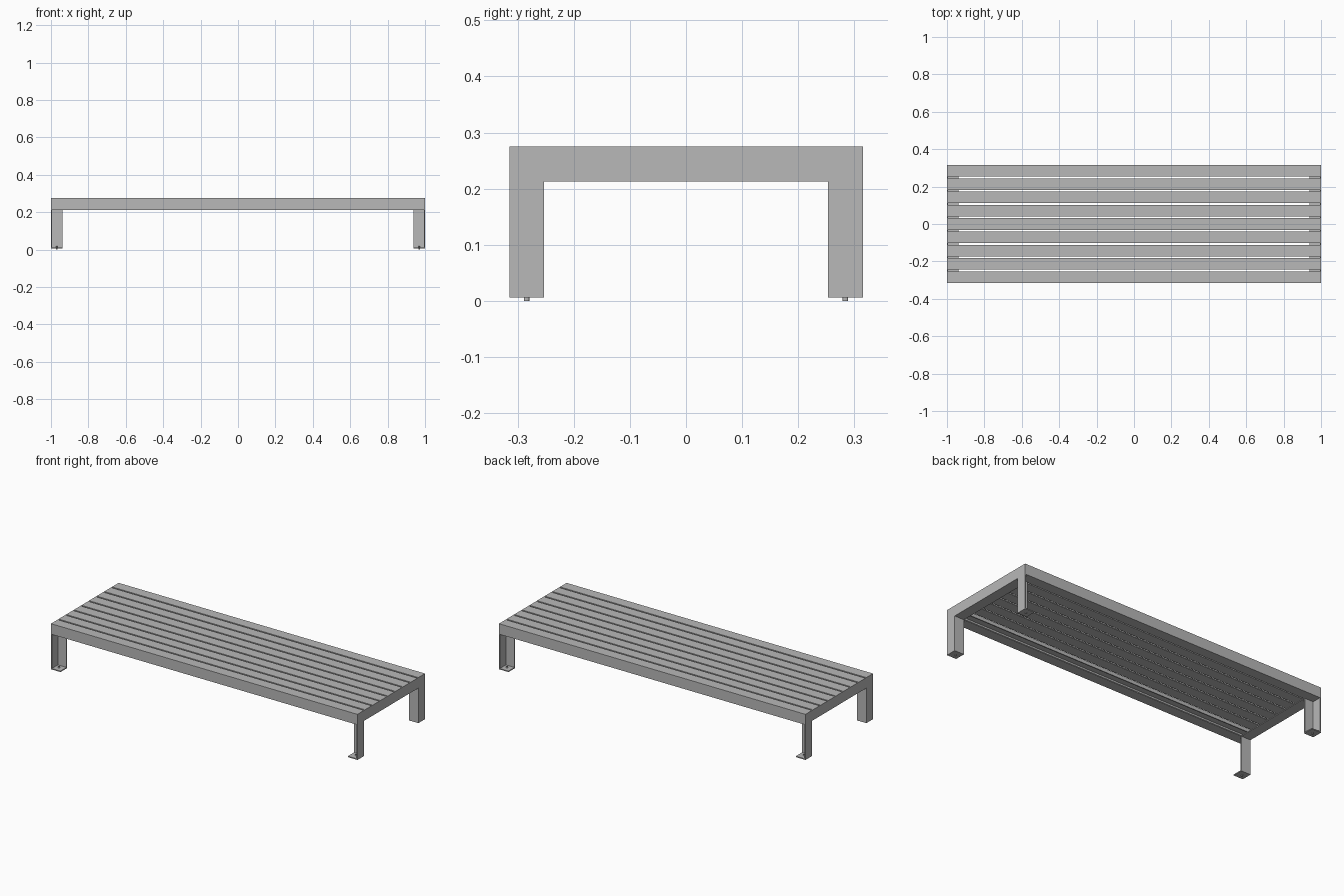
import bpy
import bmesh
from mathutils import Vector

old = bpy.data.objects.get("Cube")
if old:
    bpy.data.objects.remove(old, do_unlink=True)

steel = bpy.data.materials.new("grey steel")
steel.use_nodes = True
GREY = (0.48, 0.48, 0.48, 1)
steel.diffuse_color = GREY
steel.node_tree.nodes["Principled BSDF"].inputs["Base Color"].default_value = GREY

# Shared dimensions
END, SIDE, TOP = 1.0, 0.315, 0.275
T = 0.006              # sheet thickness
W = 0.062              # width of legs, rails and slats
IN = SIDE - W          # inner edge of legs and edge rails
LOW = TOP - W          # underside of the frame
FOOT = 0.006           # underside of the feet
PITCH = (2 * SIDE - W) / 8


def finish(name, bm):
    bmesh.ops.recalc_face_normals(bm, faces=bm.faces)
    mesh = bpy.data.meshes.new(name)
    bm.to_mesh(mesh)
    bm.free()
    mesh.materials.append(steel)
    obj = bpy.data.objects.new(name, mesh)
    bpy.context.collection.objects.link(obj)
    return obj


def prism(name, profile, x0, x1):
    """Extrude a (y, z) outline along x."""
    bm = bmesh.new()
    face = bm.faces.new([bm.verts.new((x0, y, z)) for y, z in profile])
    out = bmesh.ops.extrude_face_region(bm, geom=[face])
    verts = [v for v in out["geom"] if isinstance(v, bmesh.types.BMVert)]
    bmesh.ops.translate(bm, verts=verts, vec=Vector((x1 - x0, 0, 0)))
    return finish(name, bm)


def box(name, x, y, z):
    return prism(name, [(y[0], z[0]), (y[1], z[0]), (y[1], z[1]), (y[0], z[1])], *x)


def bolt(name, x, y):
    bm = bmesh.new()
    bmesh.ops.create_cone(bm, cap_ends=True, segments=12, radius1=0.005,
                          radius2=0.005, depth=0.02)
    bmesh.ops.translate(bm, verts=bm.verts, vec=Vector((x, y, 0.01)))
    return finish(name, bm)


# End frames: upright plate with a flange folded inward along its inner edge
arch = [(-SIDE, FOOT), (-IN, FOOT), (-IN, LOW), (IN, LOW),
        (IN, FOOT), (SIDE, FOOT), (SIDE, TOP), (-SIDE, TOP)]
for s, side in ((1, "left"), (-1, "right")):
    outer, inner, fold = s * END, s * (END - T), s * (END - W)
    prism(side + "_end_plate", arch, inner, outer)
    box(side + "_end_flange", (fold, inner), (-IN, IN), (LOW, LOW + T))
    for f, end in ((-1, "front"), (1, "back")):
        name = end + "_" + side
        box(name + "_leg_flange", (fold, inner),
            (f * IN, f * (IN + T)), (FOOT, LOW + T))
        box(name + "_foot", (fold, inner),
            (f * (IN + T), f * SIDE), (FOOT, FOOT + T))
        bolt(name + "_bolt", s * (END - W / 2), f * (SIDE - W / 2))

# Edge rails: folded channels with a small inner lip
LIP = TOP - 0.02
rail = [(SIDE, TOP), (SIDE, LOW), (IN, LOW), (IN, LOW + T), (SIDE - T, LOW + T),
        (SIDE - T, TOP - T), (IN + T, TOP - T), (IN + T, LIP), (IN, LIP), (IN, TOP)]
for f, end in ((-1, "front"), (1, "back")):
    prism(end + "_rail", [(f * y, z) for y, z in rail], T - END, END - T)

# Seat slats between the two rails
for i in range(1, 8):
    y = -SIDE + i * PITCH
    box("seat_slat_%d" % i, (T - END, END - T), (y, y + W), (TOP - T, TOP))
